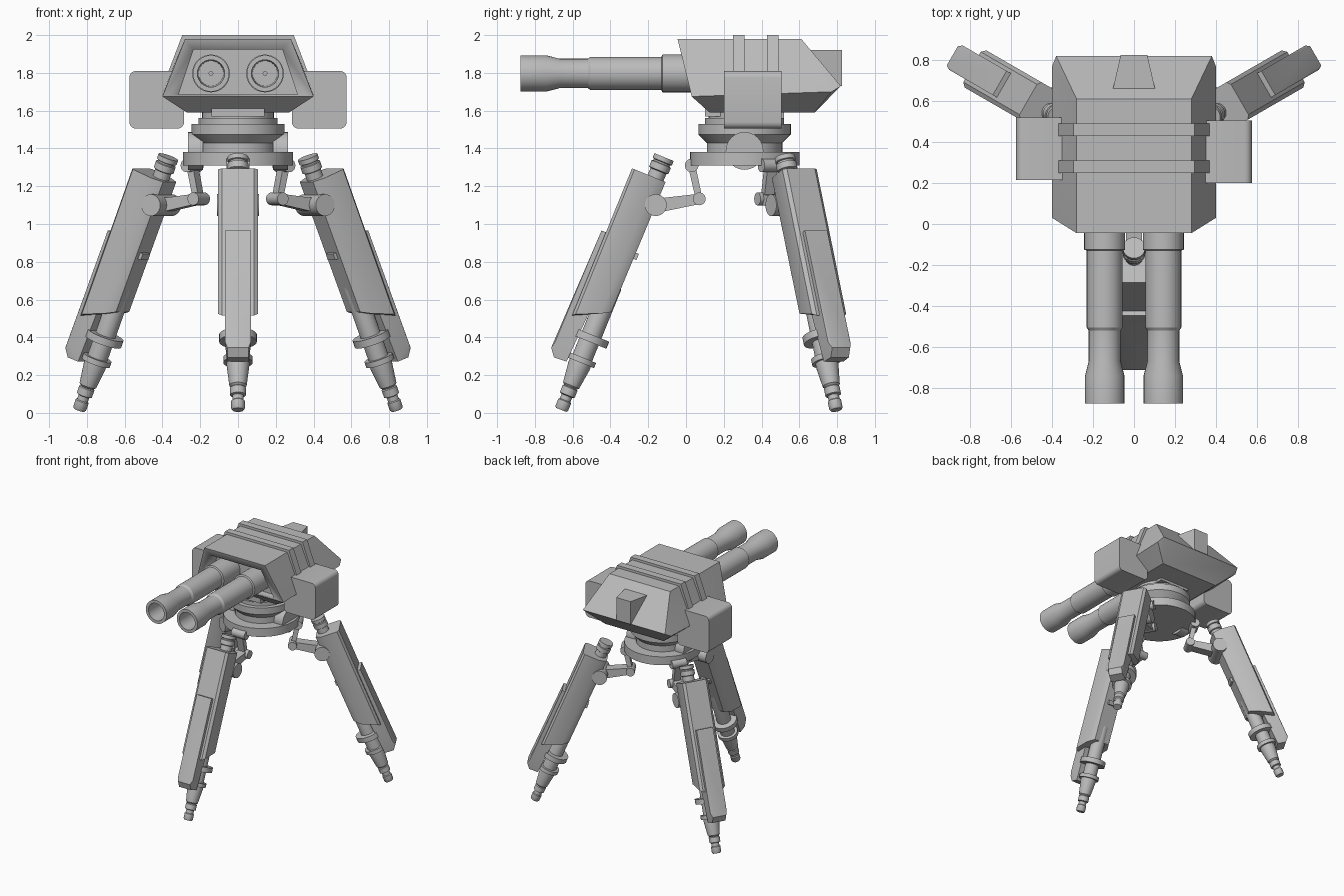
import bpy, bmesh
from math import radians, cos, sin, pi
from mathutils import Matrix, Vector

cube = bpy.data.objects.get("Cube")
if cube:
    bpy.data.objects.remove(cube, do_unlink=True)

GREY = (0.5, 0.5, 0.5, 1)
mat = bpy.data.materials.new("plain grey")
mat.use_nodes = True
mat.diffuse_color = GREY
mat.node_tree.nodes["Principled BSDF"].inputs["Base Color"].default_value = GREY

I = Matrix.Identity(4)
T = Matrix.Translation


def finish(name, bm, m):
    bmesh.ops.recalc_face_normals(bm, faces=bm.faces)
    me = bpy.data.meshes.new(name)
    bm.to_mesh(me)
    bm.free()
    me.transform(m)
    me.shade_smooth()
    me.set_sharp_from_angle(angle=radians(32))
    me.materials.append(mat)
    ob = bpy.data.objects.new(name, me)
    bpy.context.collection.objects.link(ob)
    return ob


def hull(name, pts, m=I):
    """Convex solid around a few corner points."""
    bm = bmesh.new()
    for p in pts:
        bm.verts.new(p)
    res = bmesh.ops.convex_hull(bm, input=bm.verts)
    loose = [v for v in bm.verts if not v.link_faces]
    bmesh.ops.delete(bm, geom=loose, context='VERTS')
    bmesh.ops.dissolve_limit(bm, angle_limit=0.02, verts=bm.verts, edges=bm.edges)
    return finish(name, bm, m)


def mirrored(pts):
    return [(s * x, y, z) for x, y, z in pts for s in (-1, 1)]


def box(name, x, y, z, m=I):
    return hull(name, [(a, b, c) for a in x for b in y for c in z], m)


def lathe(name, prof, m=I, n=32, closed=False):
    """Spin (radius, height) points round local z."""
    bm = bmesh.new()
    rings = [[bm.verts.new((r * cos(2 * pi * i / n), r * sin(2 * pi * i / n), h))
              for i in range(n)] for r, h in prof]
    pairs = list(zip(rings, rings[1:]))
    if closed:
        pairs.append((rings[-1], rings[0]))
    for a, b in pairs:
        for i in range(n):
            j = (i + 1) % n
            bm.faces.new((a[i], a[j], b[j], b[i]))
    if not closed:
        bm.faces.new(rings[0])
        bm.faces.new(rings[-1])
    return finish(name, bm, m)


def pin(name, r, half, m):
    """Cylinder lying along local y."""
    return lathe(name, [(r, -half), (r, half)], m @ Matrix.Rotation(pi / 2, 4, 'X'), 24)


CENTRE = T((0, 0.31, 0))

# Turntable: base ring, bearing and neck
lathe("base_ring", [(0.29, 1.31), (0.29, 1.38)], CENTRE, 40)
lathe("bearing", [(0.2, 1.37), (0.2, 1.43), (0.245, 1.475), (0.245, 1.53), (0.21, 1.53),
                  (0.21, 1.56), (0.19, 1.56), (0.19, 1.62)], CENTRE, 40)
for side, s in (("left", 1), ("right", -1)):
    pin(side + "_drive_disc", 0.1, 0.04,
        T((s * 0.225, 0.31, 1.387)) @ Matrix.Rotation(pi / 2, 4, 'Z'))

# Turret shell with a recessed front
shell = hull("turret_shell", mirrored([
    (0.28, -0.045, 1.98), (0.28, 0.61, 1.98), (0.4, 0.03, 1.675), (0.4, 0.77, 1.7),
    (0.38, 0.82, 1.73), (0.27, 0.125, 1.59), (0.27, 0.68, 1.59)]))
cutter = hull("recess_cutter", mirrored([
    (x, y, z) for x, z in ((0.235, 1.925), (0.315, 1.685)) for y in (-0.2, 0.09)]))
cutter.hide_render = True
cut = shell.modifiers.new("recess", 'BOOLEAN')
cut.operation = 'DIFFERENCE'
cut.solver = 'EXACT'
cut.object = cutter
bpy.context.view_layer.objects.active = shell
bpy.ops.object.modifier_apply(modifier=cut.name)
bpy.data.objects.remove(cutter, do_unlink=True)
hull("chin", mirrored([(0.14, 0.1, 1.57), (0.14, 0.1, 1.67), (0.14, 0.5, 1.57), (0.14, 0.5, 1.67)]))

# Roof bands and rear hump
for i, y in enumerate((0.25, 0.43)):
    hull("roof_band_%d" % (i + 1), mirrored([
        (x, y + d, z) for x, z in ((0.295, 2.0), (0.375, 1.79), (0.3, 1.75)) for d in (0, 0.06)]))
hull("rear_hump", mirrored([(0.105, 0.65, 1.92), (0.065, 0.825, 1.92),
                            (0.105, 0.65, 1.75), (0.065, 0.825, 1.73)]))

# Side pods with rounded long edges
R = 0.035
for side, s in (("left", 1), ("right", -1)):
    y0 = 0.2 if s > 0 else 0.215
    pts = []
    for cx, cz, a0 in ((0.54, 1.775, 0), (0.32, 1.775, 90), (0.32, 1.54, 180), (0.54, 1.54, 270)):
        for k in range(6):
            a = radians(a0 + 18 * k)
            pts += [(s * (cx + R * cos(a)), y, cz + R * sin(a)) for y in (y0, y0 + 0.305)]
    hull(side + "_side_pod", pts)

# Hollow twin barrels
BARREL = [(0.1, -0.1), (0.1, 0.125), (0.088, 0.13), (0.088, 0.505), (0.078, 0.52), (0.078, 0.67),
          (0.096, 0.74), (0.096, 0.875), (0.072, 0.875), (0.066, 0.55), (0.01, 0.55), (0.01, -0.1)]
for side, s in (("left", 1), ("right", -1)):
    lathe(side + "_barrel", BARREL,
          T((s * 0.143, 0, 1.797)) @ Matrix.Rotation(pi / 2, 4, 'X'), 32, True)

# Three legs: local x points outward, local z runs up the strut
STRUT = [(0.03, 0), (0.036, 0.01), (0.036, 0.05), (0.03, 0.055), (0.03, 0.08), (0.042, 0.085),
         (0.042, 0.125), (0.036, 0.13), (0.046, 0.14), (0.06, 0.25), (0.06, 0.27), (0.078, 0.27),
         (0.078, 0.3), (0.055, 0.3), (0.055, 0.7), (0.045, 0.75), (0.045, 1.365), (0.055, 1.37),
         (0.055, 1.405), (0.047, 1.408), (0.047, 1.416), (0.055, 1.42), (0.055, 1.445)]


def both(pts):
    return [(x, s * y, z) for x, y, z in pts for s in (-1, 1)]


for name, az in (("front", -90), ("back_left", 30), ("back_right", 150)):
    spin = CENTRE @ Matrix.Rotation(radians(az), 4, 'Z')
    leg = spin @ T((0.971, 0, 0.016)) @ Matrix.Rotation(radians(-22.16), 4, 'Y')
    lathe(name + "_strut", STRUT, leg, 28)
    lathe(name + "_strut_ring", [(0.1, 0.39), (0.1, 0.43)], leg, 28)
    hull(name + "_leg_cover", both([
        (0.135, 0.085, 1.326), (0.12, 0.105, 1.326), (0.0, 0.105, 1.326), (-0.057, 0.07, 1.326),
        (0.135, 0.085, 0.485), (0.12, 0.105, 0.5), (0.0, 0.105, 0.55), (-0.05, 0.07, 0.58)]), leg)
    hull(name + "_shin_plate", both([
        (0.16, 0.068, 0.96), (0.06, 0.068, 0.96), (0.173, 0.055, 0.285), (0.165, 0.068, 0.32),
        (0.14, 0.055, 0.243), (0.07, 0.06, 0.247), (0.058, 0.068, 0.51)]), leg)
    box(name + "_latch", (-0.07, -0.03), (-0.04, 0.04), (0.885, 0.92), leg)

    # Hip linkage back to the base ring
    pin(name + "_elbow", 0.058, 0.11, spin @ T((0.47, 0, 1.1)))
    hull(name + "_arm", both([(0.46, 0.04, 1.135), (0.46, 0.04, 1.06),
                              (0.24, 0.04, 1.16), (0.24, 0.04, 1.105)]), spin)
    pin(name + "_arm_pin", 0.034, 0.06, spin @ T((0.24, 0, 1.133)))
    hull(name + "_link", both([(0.222, 0.03, 1.13), (0.258, 0.03, 1.13),
                               (0.26, 0.03, 1.31), (0.3, 0.03, 1.31)]), spin)
    pin(name + "_hip_pin", 0.036, 0.06, spin @ T((0.28, 0, 1.31)))
